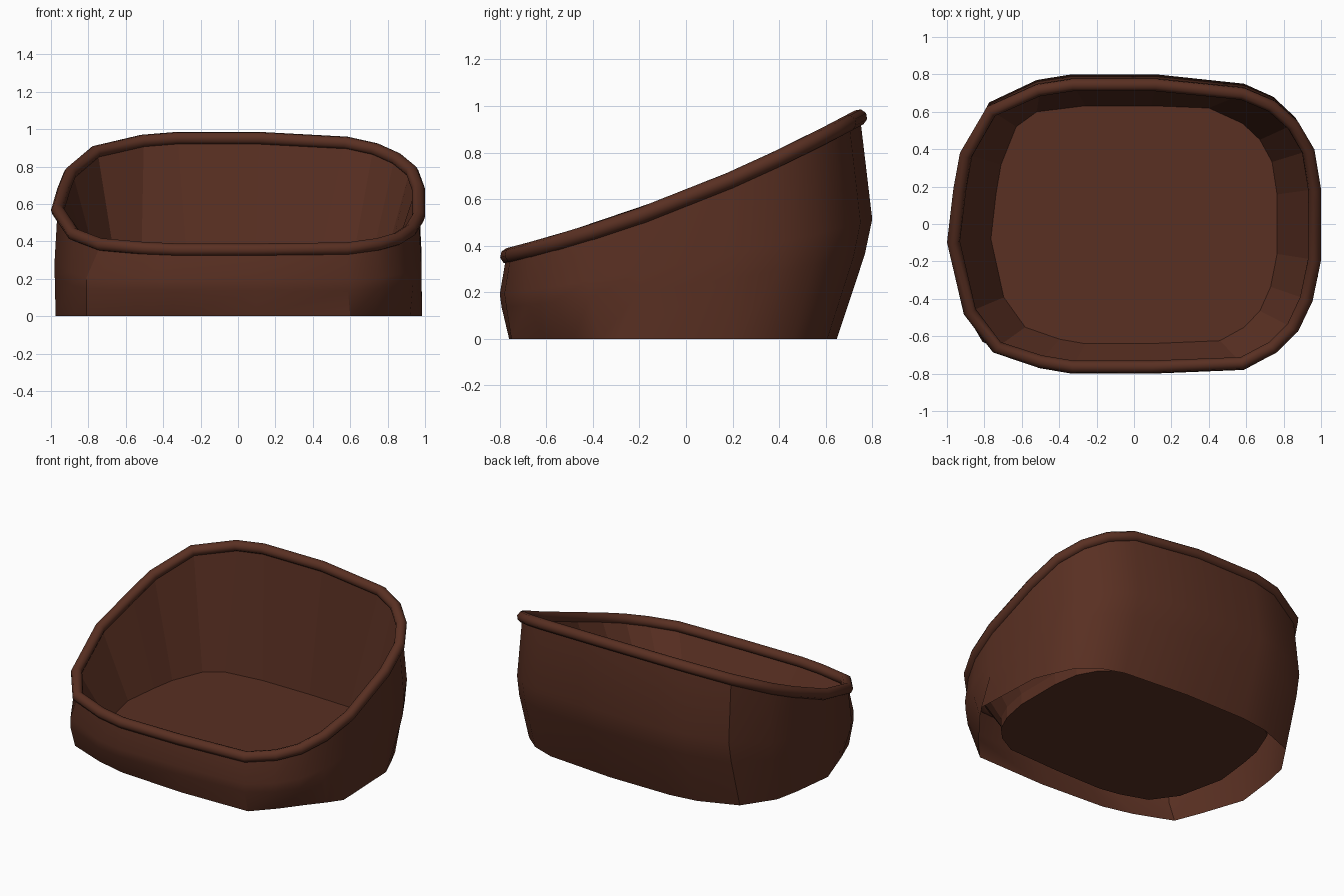
import bpy, bmesh

if "Cube" in bpy.data.objects:
    bpy.data.objects.remove(bpy.data.objects["Cube"])

# Plan outline of the tub, counter-clockwise
OUT = [(1, -.2), (1, .2), (.965, .42), (.88, .57), (.76, .68), (.6, .75), (.12, .8),
       (-.34, .8), (-.53, .77), (-.79, .65), (-.93, .4), (-.965, .2), (-1, -.1),
       (-.91, -.49), (-.76, -.69), (-.52, -.77), (-.34, -.8), (.1, -.8), (.6, -.78),
       (.77, -.69), (.88, -.58), (.955, -.42)]
# Places where the foot of the outer wall departs from that outline
FOOT = {0: (.985, -.28), 1: (.965, .2), 2: (.91, .33), 3: (.85, .46),
        12: (-.975, -.12), 13: (-.88, -.4), 14: (-.81, -.58), 15: (-.56, -.68),
        16: (-.36, -.73), 18: (.6, -.75), 19: (.73, -.61), 20: (.83, -.48), 21: (.92, -.37)}
WAIST = {14: (-.81, -.63)}
FLOOR = {5: (.4, .62), 8: (-.52, .6), 9: (-.63, .52)}

brown = bpy.data.materials.new("brown")
brown.diffuse_color = (0.1, 0.029, 0.016, 1)
brown.use_nodes = True
brown.node_tree.nodes["Principled BSDF"].inputs["Base Color"].default_value = brown.diffuse_color


def rim_z(y):
    return .35 + .313 * (y + .78) + .09 * (y + .78) * (y + .1)


def ring(sx, front, back, t, base=0, fix={}):
    """Scaled outline; t is the fraction of the way up to the sloping rim."""
    pts = []
    for i, (x, y) in enumerate(OUT):
        top = rim_z(y * .95)
        px, py = fix.get(i, (x * sx, y * (back if y > 0 else front)))
        pts.append((px, py, base + (top - base) * t))
    return pts


def loft(name, rings, cap=False, inward=False):
    bm = bmesh.new()
    rows = [[bm.verts.new(p) for p in r] for r in rings]
    n = len(OUT)
    for a, b in zip(rows, rows[1:]):
        for i in range(n):
            j = (i + 1) % n
            bm.faces.new((a[i], a[j], b[j], b[i]))
    if cap:
        bm.faces.new(rows[0][::-1])
    if inward:
        bmesh.ops.reverse_faces(bm, faces=bm.faces[:])
    me = bpy.data.meshes.new(name)
    bm.to_mesh(me)
    bm.free()
    ob = bpy.data.objects.new(name, me)
    bpy.context.collection.objects.link(ob)
    me.materials.append(brown)
    return ob


def smooth(ob, angle):
    bpy.ops.object.select_all(action='DESELECT')
    ob.select_set(True)
    bpy.context.view_layer.objects.active = ob
    bpy.ops.object.shade_smooth_by_angle(angle=angle)


# Outer wall, bulging at mid height and open underneath
outer = loft("outer_wall", [ring(.975, .95, .81, 0, fix=FOOT),
                            ring(.98, .99, .96, .38, fix=WAIST),
                            ring(.98, 1, 1, .54, fix=WAIST), ring(.965, .965, .935, 1)])
smooth(outer, .55)

# Inner wall tapering down to a raised floor
loft("inner_wall_and_floor", [ring(.765, .8, .79, 0, .125, FLOOR), ring(.95, .945, .92, 1)],
     cap=True, inward=True)
# Underside of the floor slab
loft("floor_underside", [ring(.765, .8, .79, 0, .05, FLOOR),
                         ring(.765, .8, .79, 0, .125, FLOOR)], cap=True)

# Rolled rim following the sloping edge
cu = bpy.data.curves.new("rim", 'CURVE')
cu.dimensions = '3D'
cu.bevel_depth = .035
cu.bevel_resolution = 2
sp = cu.splines.new('POLY')
path = ring(.965, .955, .93, 1)
sp.points.add(len(path) - 1)
for p, co in zip(sp.points, path):
    p.co = (*co, 1)
sp.use_cyclic_u = True
tmp = bpy.data.objects.new("rim_path", cu)
bpy.context.collection.objects.link(tmp)
dg = bpy.context.evaluated_depsgraph_get()
me = bpy.data.meshes.new_from_object(tmp.evaluated_get(dg))
bpy.data.objects.remove(tmp)
rim = bpy.data.objects.new("rim", me)
bpy.context.collection.objects.link(rim)
me.materials.clear()
me.materials.append(brown)
smooth(rim, .9)
